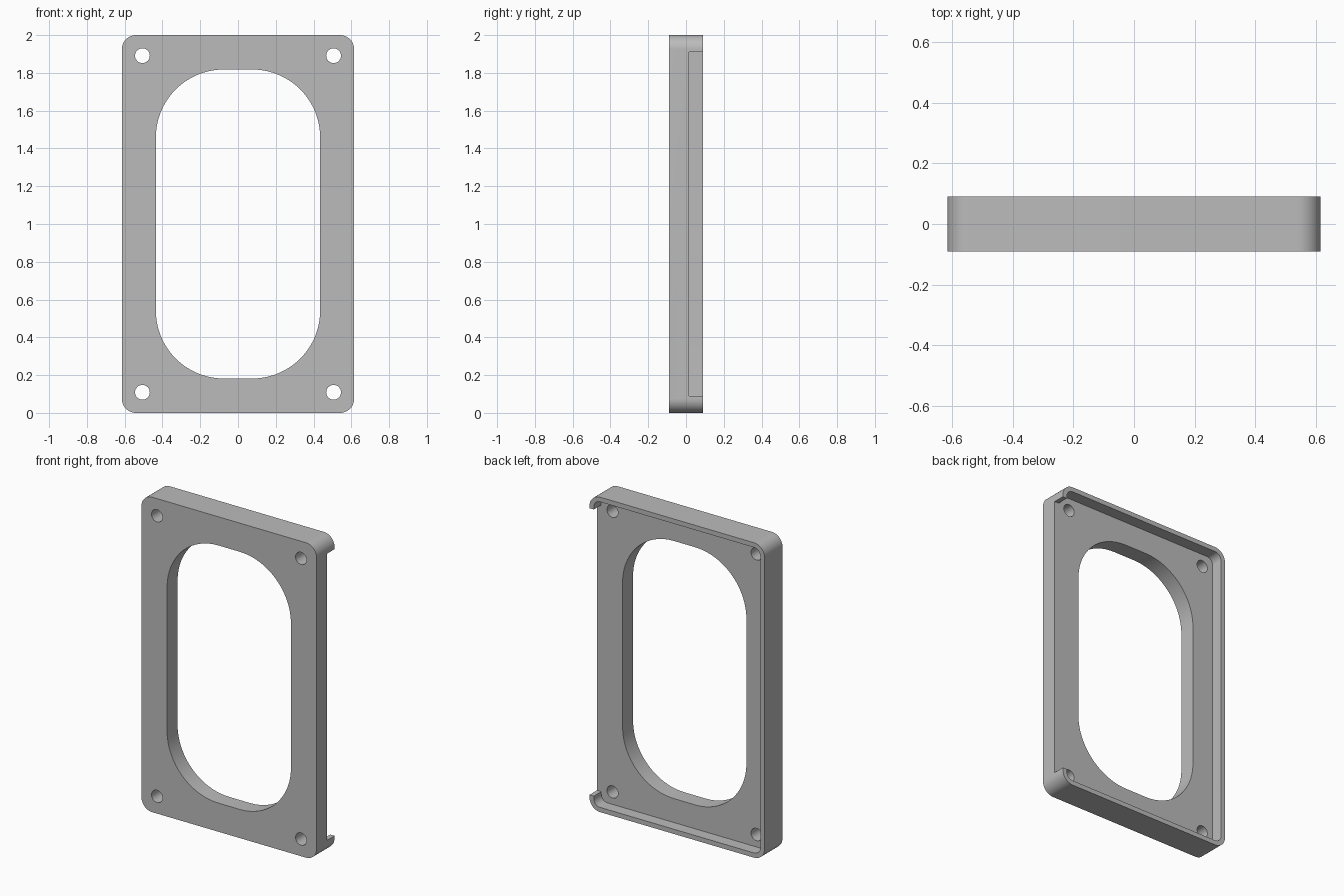
import bpy, bmesh
from math import cos, sin, pi, radians

cube = bpy.data.objects.get("Cube")
if cube:
    bpy.data.objects.remove(cube, do_unlink=True)

# Single flat colour
grey = bpy.data.materials.new("plain_grey")
grey.use_nodes = True
colour = (0.5, 0.5, 0.5, 1)
grey.diffuse_color = colour
grey.node_tree.nodes["Principled BSDF"].inputs["Base Color"].default_value = colour

HALF_W, HALF_D, MID_Z = 0.615, 0.09, 1.0
FLOOR_Y, WALL, RADIUS = 0.015, 0.03, 0.075
BEYOND = 0.3


def rounded_prism(name, centre, half_w, half_h, radius, y0, y1, steps=16):
    """Rounded rectangle in the XZ plane, extruded from y0 to y1."""
    bm = bmesh.new()
    ring = []
    for i, (sx, sz) in enumerate([(1, 1), (-1, 1), (-1, -1), (1, -1)]):
        for k in range(steps + 1 if radius else 1):
            a = (i + k / steps) * pi / 2
            x = centre[0] + sx * (half_w - radius) + radius * cos(a)
            z = centre[1] + sz * (half_h - radius) + radius * sin(a)
            ring.append(bm.verts.new((x, y0, z)))
    bmesh.ops.remove_doubles(bm, verts=ring, dist=1e-5)
    face = bm.faces.new(list(bm.verts))
    top = bmesh.ops.extrude_face_region(bm, geom=[face])["geom"]
    bmesh.ops.translate(bm, vec=(0, y1 - y0, 0),
                        verts=[v for v in top if isinstance(v, bmesh.types.BMVert)])
    bmesh.ops.recalc_face_normals(bm, faces=bm.faces)
    mesh = bpy.data.meshes.new(name)
    bm.to_mesh(mesh)
    bm.free()
    obj = bpy.data.objects.new(name, mesh)
    bpy.context.collection.objects.link(obj)
    mesh.materials.append(grey)
    return obj


# Solid body
frame = rounded_prism("frame", (0, MID_Z), HALF_W, 1.0, RADIUS, -HALF_D, HALF_D)

# Rear pocket, open side slot, central opening, screw holes
cutters = [
    rounded_prism("pocket_cutter", (0, MID_Z), HALF_W - WALL, 1.0 - WALL,
                  RADIUS - WALL, FLOOR_Y, BEYOND),
    rounded_prism("side_slot_cutter", (HALF_W, MID_Z), 0.06, 0.91, 0, FLOOR_Y, BEYOND),
    rounded_prism("opening_cutter", (0, MID_Z), 0.435, 0.818, 0.36, -BEYOND, BEYOND, 24),
]
for sx in (-1, 1):
    for sz in (-1, 1):
        cutters.append(rounded_prism("screw_hole_cutter", (sx * 0.506, MID_Z + sz * 0.891),
                                     0.039, 0.039, 0.039, -BEYOND, BEYOND, 8))

bpy.ops.object.select_all(action='DESELECT')
frame.select_set(True)
bpy.context.view_layer.objects.active = frame
for cutter in cutters:
    cutter.hide_render = True
    mod = frame.modifiers.new(cutter.name, 'BOOLEAN')
    mod.operation = 'DIFFERENCE'
    mod.solver = 'EXACT'
    mod.object = cutter
    bpy.ops.object.modifier_apply(modifier=mod.name)
    bpy.data.objects.remove(cutter, do_unlink=True)

bpy.ops.object.shade_smooth_by_angle(angle=radians(30))
